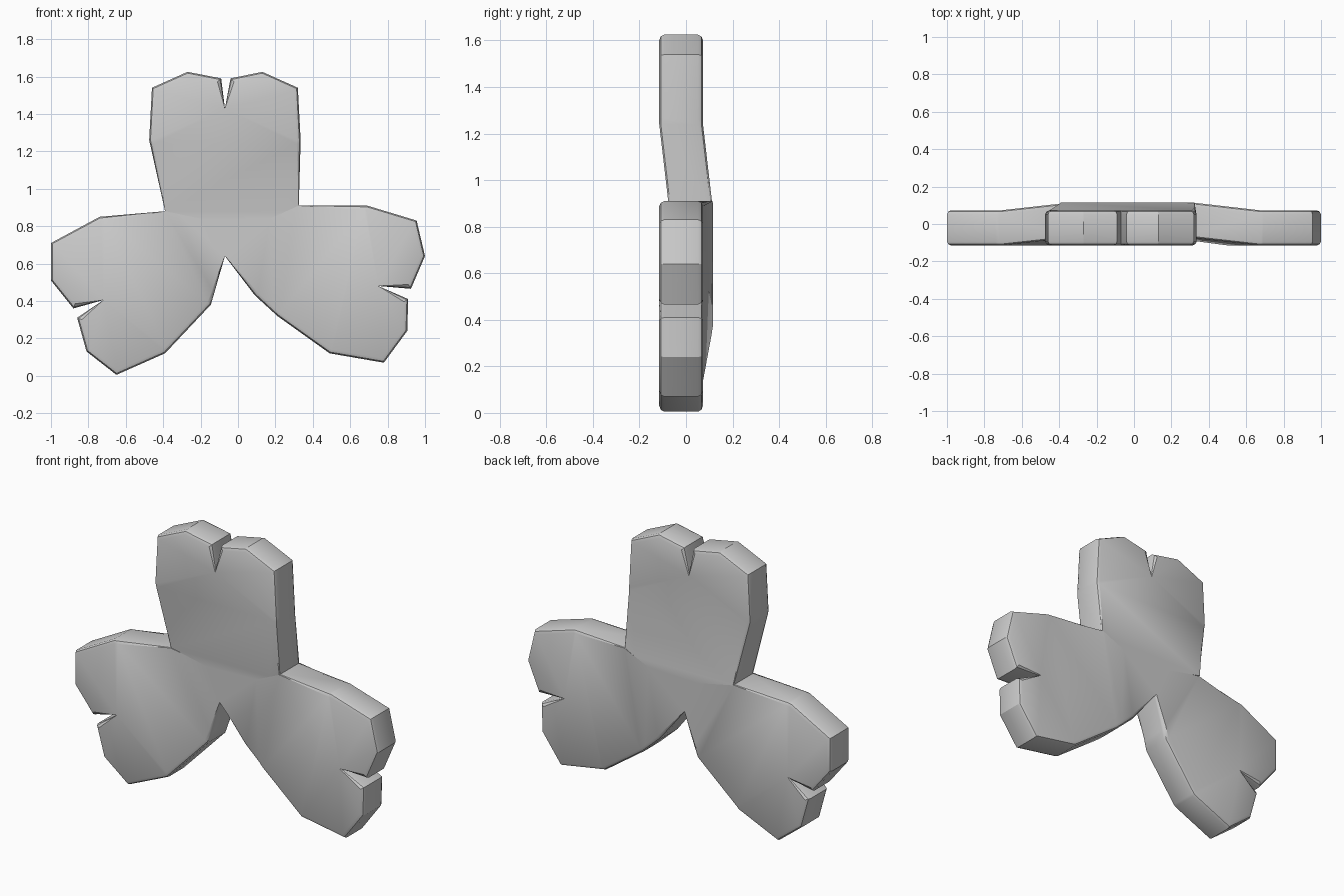
import bpy, bmesh
from mathutils import Vector

if "Cube" in bpy.data.objects:
    bpy.data.objects.remove(bpy.data.objects["Cube"])

FRONT, BACK = -0.115, 0.073   # leaf thickness at the outer tip
RIM = 0.022                   # rounded rim size
CENTER = (-0.07, 0.64)


def leaf(name, pts, flat, crease):
    """Thick leaf from an x/z outline; 'flat' indices get no rim, crease is a fold line."""
    n = len(pts)
    p = [Vector(q) for q in pts]
    area = sum(p[i].x * p[(i + 1) % n].y - p[(i + 1) % n].x * p[i].y for i in range(n))
    sgn = 1 if area > 0 else -1

    # inward miter direction at every outline point
    inward = []
    for i in range(n):
        a = (p[i] - p[i - 1]).normalized()
        b = (p[(i + 1) % n] - p[i]).normalized()
        na, nb = Vector((-a.y, a.x)) * sgn, Vector((-b.y, b.x)) * sgn
        m = (na + nb).normalized()
        inward.append(Vector((0, 0)) if i in flat else m / max(0.75, m.dot(na)))

    # rings from front face to back face
    profile = [(FRONT, RIM), (FRONT + 0.007, 0.007), (FRONT + RIM, 0),
               (BACK - RIM, 0), (BACK - 0.007, 0.007), (BACK, RIM)]
    bm = bmesh.new()
    rings = []
    for y, inset in profile:
        q = [p[i] + inward[i] * inset for i in range(n)]
        rings.append([bm.verts.new((v.x, y, v.y)) for v in q])
    for r, s in zip(rings, rings[1:]):
        for i in range(n):
            j = (i + 1) % n
            bm.faces.new((r[i], r[j], s[j], s[i]))
    bm.faces.new(rings[0])
    bm.faces.new(rings[-1])
    bmesh.ops.recalc_face_normals(bm, faces=bm.faces)

    # fold: inner part of the leaf leans back towards the centre
    c0, c1 = (Vector((c[0], 0, c[1])) for c in crease)
    nrm = (c1 - c0).cross(Vector((0, 1, 0))).normalized()
    if nrm.dot(Vector((CENTER[0], 0, CENTER[1])) - c0) < 0:
        nrm = -nrm
    for d in (0.0, 0.36):
        bmesh.ops.bisect_plane(bm, geom=bm.verts[:] + bm.edges[:] + bm.faces[:],
                               plane_co=c0 + nrm * d, plane_no=nrm, dist=1e-5)
    for v in bm.verts:
        d = (v.co - c0).dot(nrm)
        v.co.y += 0.042 * min(1, max(0, d / 0.36))
    bmesh.ops.triangulate(bm, faces=[f for f in bm.faces if len(f.verts) > 4])

    me = bpy.data.meshes.new(name)
    bm.to_mesh(me)
    bm.free()
    ob = bpy.data.objects.new(name, me)
    bpy.context.collection.objects.link(ob)
    bpy.ops.object.select_all(action='DESELECT')
    ob.select_set(True)
    bpy.context.view_layer.objects.active = ob
    bpy.ops.object.shade_smooth_by_angle(angle=0.5)
    return ob


# upper leaf
leaf("top_leaf",
     [(-0.39, 0.88), (-0.475, 1.26), (-0.46, 1.54), (-0.27, 1.625), (-0.09, 1.59),
      (-0.07, 1.43), (-0.04, 1.59), (0.13, 1.625), (0.32, 1.54), (0.335, 1.26),
      (0.325, 0.91), (0.17, 0.84), CENTER, (-0.15, 0.83)],
     {0, 5, 10, 11, 12, 13}, ((-0.47, 1.24), (0.33, 1.24)))

# lower left leaf
leaf("left_leaf",
     [(-0.39, 0.88), (-0.74, 0.85), (-1.0, 0.71), (-1.0, 0.51), (-0.88, 0.36),
      (-0.72, 0.405), (-0.86, 0.31), (-0.81, 0.13), (-0.65, 0.005), (-0.39, 0.12),
      (-0.145, 0.38), CENTER, (-0.15, 0.83)],
     {0, 5, 11, 12}, ((-0.72, 0.85), (-0.38, 0.13)))

# lower right leaf
leaf("right_leaf",
     [(0.325, 0.91), (0.69, 0.91), (0.955, 0.83), (1.0, 0.64), (0.925, 0.465),
      (0.75, 0.48), (0.91, 0.41), (0.905, 0.24), (0.78, 0.07), (0.49, 0.12),
      (0.21, 0.32), (0.09, 0.43), CENTER, (0.17, 0.84)],
     {0, 5, 12, 13}, ((0.68, 0.91), (0.50, 0.12)))
